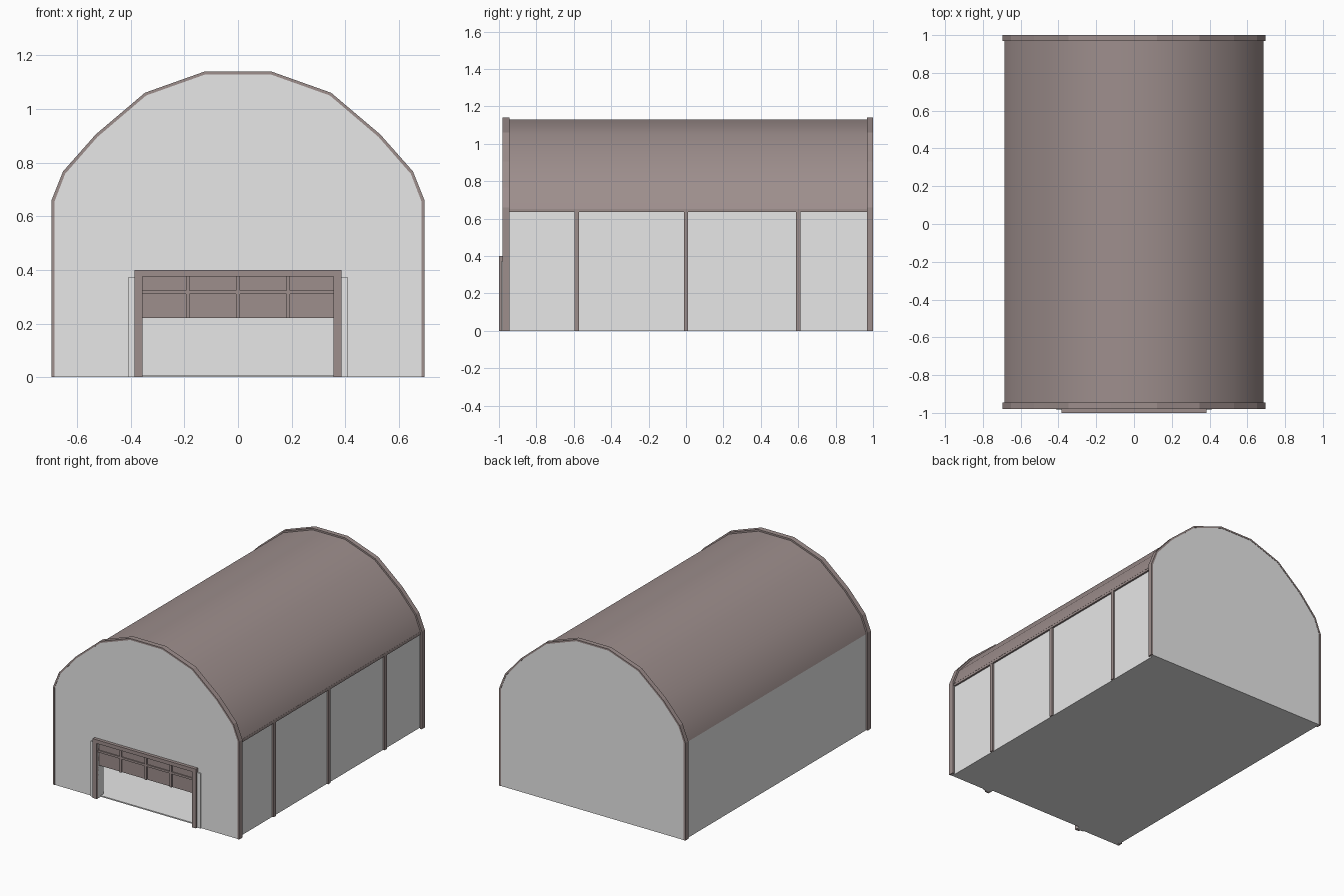
import bpy, bmesh, math

if "Cube" in bpy.data.objects:
    bpy.data.objects.remove(bpy.data.objects["Cube"])


def material(name, rgb):
    m = bpy.data.materials.new(name)
    m.diffuse_color = (*rgb, 1)
    m.use_nodes = True
    m.node_tree.nodes["Principled BSDF"].inputs["Base Color"].default_value = m.diffuse_color
    return m


GREY = material("light grey", (0.8, 0.8, 0.8))
BROWN = material("warm brown grey", (0.34, 0.272, 0.265))


def prism(name, points, y0, y1, mat, smooth=False):
    """Extrude an x-z outline from y0 to y1."""
    bm = bmesh.new()
    face = bm.faces.new([bm.verts.new((x, y0, z)) for x, z in points])
    new = bmesh.ops.extrude_face_region(bm, geom=[face])["geom"]
    bmesh.ops.translate(bm, vec=(0, y1 - y0, 0),
                        verts=[v for v in new if isinstance(v, bmesh.types.BMVert)])
    bmesh.ops.recalc_face_normals(bm, faces=bm.faces)
    mesh = bpy.data.meshes.new(name)
    bm.to_mesh(mesh)
    bm.free()
    mesh.materials.append(mat)
    if smooth:
        for p in mesh.polygons:
            p.use_smooth = True
        mesh.set_sharp_from_angle(angle=math.radians(40))
    obj = bpy.data.objects.new(name, mesh)
    bpy.context.collection.objects.link(obj)
    return obj


def box(name, x, y, z, mat):
    return prism(name, [(x[0], z[0]), (x[1], z[0]), (x[1], z[1]), (x[0], z[1])],
                 y[0], y[1], mat)


def mirrored(half):
    """Right half outline from low to high, continued down the left side."""
    return half + [(-x, z) for x, z in reversed(half)]


OUTER = [(0.695, 0), (0.695, 0.66), (0.652, 0.767), (0.53, 0.905),
         (0.347, 1.06), (0.122, 1.14)]
ROOF = [(0.685, 0.65), (0.644, 0.758), (0.523, 0.896), (0.342, 1.05), (0.12, 1.129)]
INNER = [(0.683, 0)] + [(0.683, 0.657)] + ROOF[1:]
UNDER = [(0.673, 0.65), (0.634, 0.752), (0.515, 0.887), (0.337, 1.041), (0.118, 1.119)]
DOOR = [(0.355, 0), (0.355, 0.375)]

# arched trim at both ends
arch = mirrored(OUTER) + mirrored(INNER)[::-1]
prism("front_trim", arch, -0.98, -0.945, BROWN)
prism("back_trim", arch, 0.968, 1.0, BROWN)

# end walls, the front one with a door opening
prism("front_wall", mirrored(INNER) + mirrored(DOOR)[::-1], -0.978, -0.958, GREY)
prism("back_wall", mirrored(INNER), 0.978, 0.998, GREY)

# vaulted roof
prism("roof", mirrored(ROOF) + mirrored(UNDER)[::-1], -0.955, 0.98, BROWN, smooth=True)

# floor and side walls
box("floor", (-0.672, 0.672), (-0.958, 0.978), (0, 0.008), GREY)
box("right_wall", (0.662, 0.672), (-0.955, 0.975), (0, 0.65), GREY)
box("left_wall", (-0.684, -0.672), (-0.955, 0.975), (0, 0.652), GREY)

# posts and top rail on the right wall
for y in (-0.583, 0, 0.6):
    box("right_post", (0.67, 0.683), (y - 0.012, y + 0.012), (0, 0.64), BROWN)
box("right_rail", (0.67, 0.684), (-0.945, 0.968), (0.635, 0.655), BROWN)

# door surround: grey jambs behind a brown frame
for s in (-1, 1):
    xs = sorted((s * 0.355, s * 0.41))
    box("door_jamb", xs, (-0.986, -0.93), (0, 0.372), GREY)
frame = [(0.385, 0), (0.385, 0.4)]
prism("door_frame", mirrored(frame) + mirrored(DOOR)[::-1], -1.0, -0.975, BROWN)

# half-raised door with glazing bars
box("door_panel", (-0.355, 0.355), (-0.978, -0.966), (0.22, 0.376), BROWN)
box("door_bar_across", (-0.355, 0.355), (-0.985, -0.977), (0.31, 0.324), BROWN)
for x in (-0.187, 0, 0.187):
    box("door_bar_upright", (x - 0.007, x + 0.007), (-0.988, -0.977), (0.22, 0.375), BROWN)
